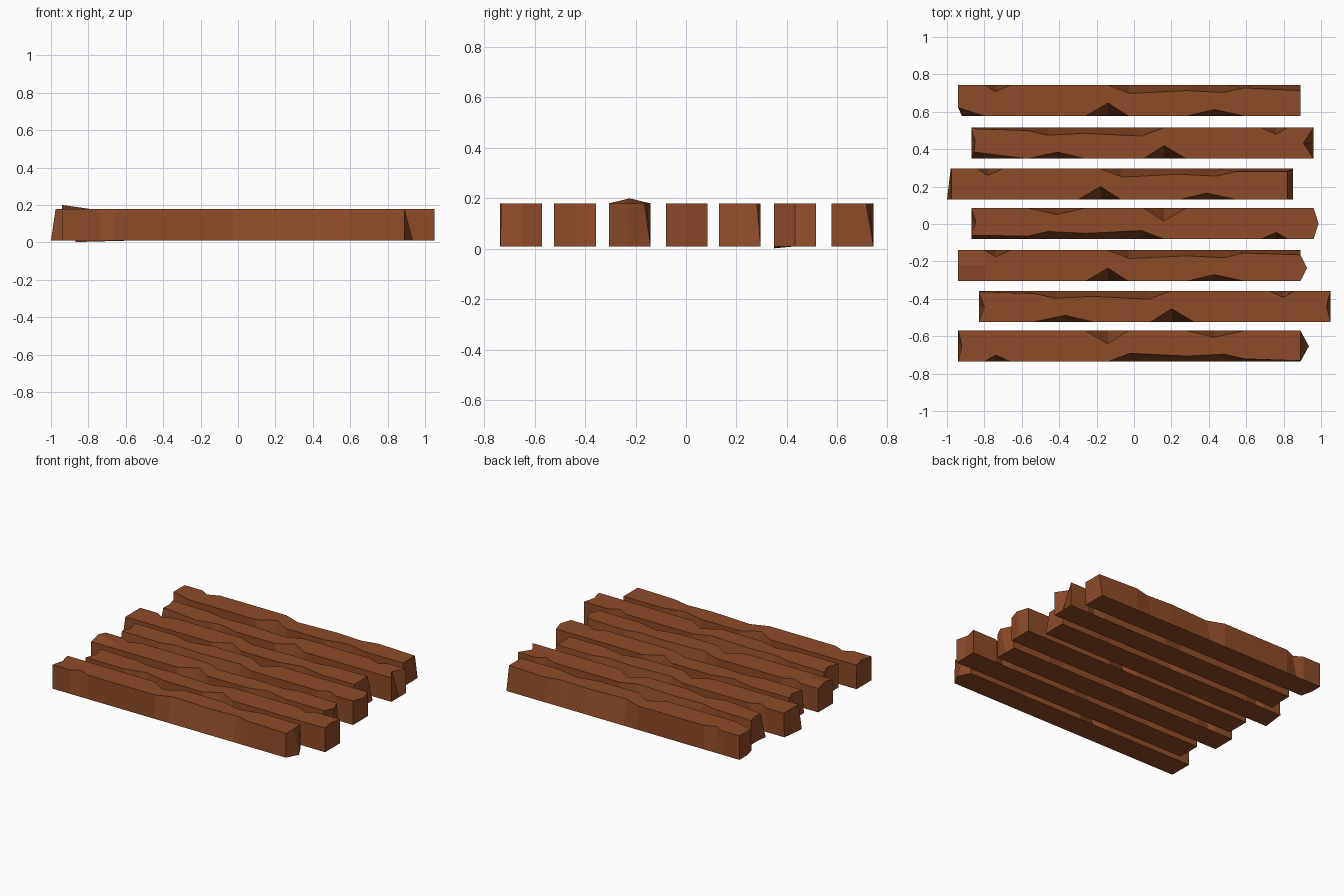
import bpy, bmesh

if "Cube" in bpy.data.objects:
    bpy.data.objects.remove(bpy.data.objects["Cube"])

wood = bpy.data.materials.new("brown_wood")
wood.diffuse_color = (0.27, 0.07, 0.022, 1)
wood.use_nodes = True
wood.node_tree.nodes["Principled BSDF"].inputs["Base Color"].default_value = wood.diffuse_color

# Worn top edges of one plank: (position along plank, inset)
WORN = [(-.94, 0), (-.80, 0), (-.74, .035), (-.66, 0), (-.14, 0), (-.02, .045),
        (.28, .03), (.48, .04), (.59, .015), (.89, 0)]
CHIPPED = [(-.94, 0), (-.26, 0), (-.14, .07), (-.03, 0), (.28, 0), (.43, .035),
           (.59, 0), (.89, 0)]
STATIONS = sorted({p for p, _ in WORN + CHIPPED})
HALF, LOW, HIGH = 0.083, 0.01, 0.18


def inset(table, p):
    for (a, u), (b, v) in zip(table, table[1:]):
        if a <= p <= b:
            return u + (v - u) * (p - a) / (b - a)
    return 0


def plank(name, y, dx, flip_x, flip_y, worn_end, left, right, front_left=0, lift=0, sag=0):
    # left / right: outward x shifts of bottom front, mid, back, top back, mid, front
    worn = WORN[:-1] + [(.89, worn_end)]
    front, back = (worn, CHIPPED) if flip_y else (CHIPPED, worn)
    sign = -1 if flip_x else 1
    stations = sorted(STATIONS, key=lambda p: sign * p)
    bm = bmesh.new()
    rings = []
    for i, p in enumerate(stations):
        first, last = i == 0, i == len(stations) - 1
        fi, bi = inset(front, p), inset(back, p)
        if first:
            fi = max(fi, front_left)
        section = [(-HALF, LOW - (sag if first else 0)), (0, LOW), (HALF, LOW),
                   (HALF - bi, HIGH), ((fi - bi) / 2, HIGH + (lift if first else 0)),
                   (-HALF + fi, HIGH)]
        ring = []
        for k, (sy, z) in enumerate(section):
            x = sign * p + dx
            if first:
                x -= left[k]
            if last:
                x += right[k]
            ring.append(bm.verts.new((x, y + sy, z)))
        rings.append(ring)
    for a, b in zip(rings, rings[1:]):
        for k in range(6):
            n = (k + 1) % 6
            bm.faces.new((a[k], a[n], b[n], b[k]))
    # End caps, split down the middle
    for r in (rings[0], rings[-1]):
        bm.faces.new((r[0], r[1], r[4], r[5]))
        bm.faces.new((r[1], r[2], r[3], r[4]))
    bmesh.ops.recalc_face_normals(bm, faces=bm.faces)
    me = bpy.data.meshes.new(name)
    bm.to_mesh(me)
    bm.free()
    me.materials.append(wood)
    bpy.context.collection.objects.link(bpy.data.objects.new(name, me))


FLAT = (0, 0, 0, 0, 0, 0)
# Planks from back to front
plank("plank_1", .66, 0, False, False, .03, (-.02, 0, 0, 0, 0, 0), FLAT, front_left=.045)
plank("plank_2", .432, .02, True, False, .005, (0, 0, 0, 0, -.02, -.015),
      (0, 0, 0, 0, -.055, 0), front_left=.035, sag=.008)
plank("plank_3", .213, -.04, False, False, .015, (.02, .01, 0, -.005, -.005, -.005),
      (0, 0, 0, -.03, -.03, -.03))
plank("plank_4", .003, .02, True, True, .02, (0, 0, 0, 0, -.025, 0),
      (0, 0, 0, 0, .027, 0))
plank("plank_5", -.223, 0, False, False, .025, FLAT, (0, 0, 0, 0, .035, 0), lift=.02)
plank("plank_6", -.44, .06, True, False, .005, (0, 0, 0, 0, -.03, 0),
      (.05, .05, .05, .05, .03, .05))
plank("plank_7", -.653, 0, False, True, .005, (0, 0, 0, 0, -.02, 0),
      (0, .045, 0, 0, 0, 0))
